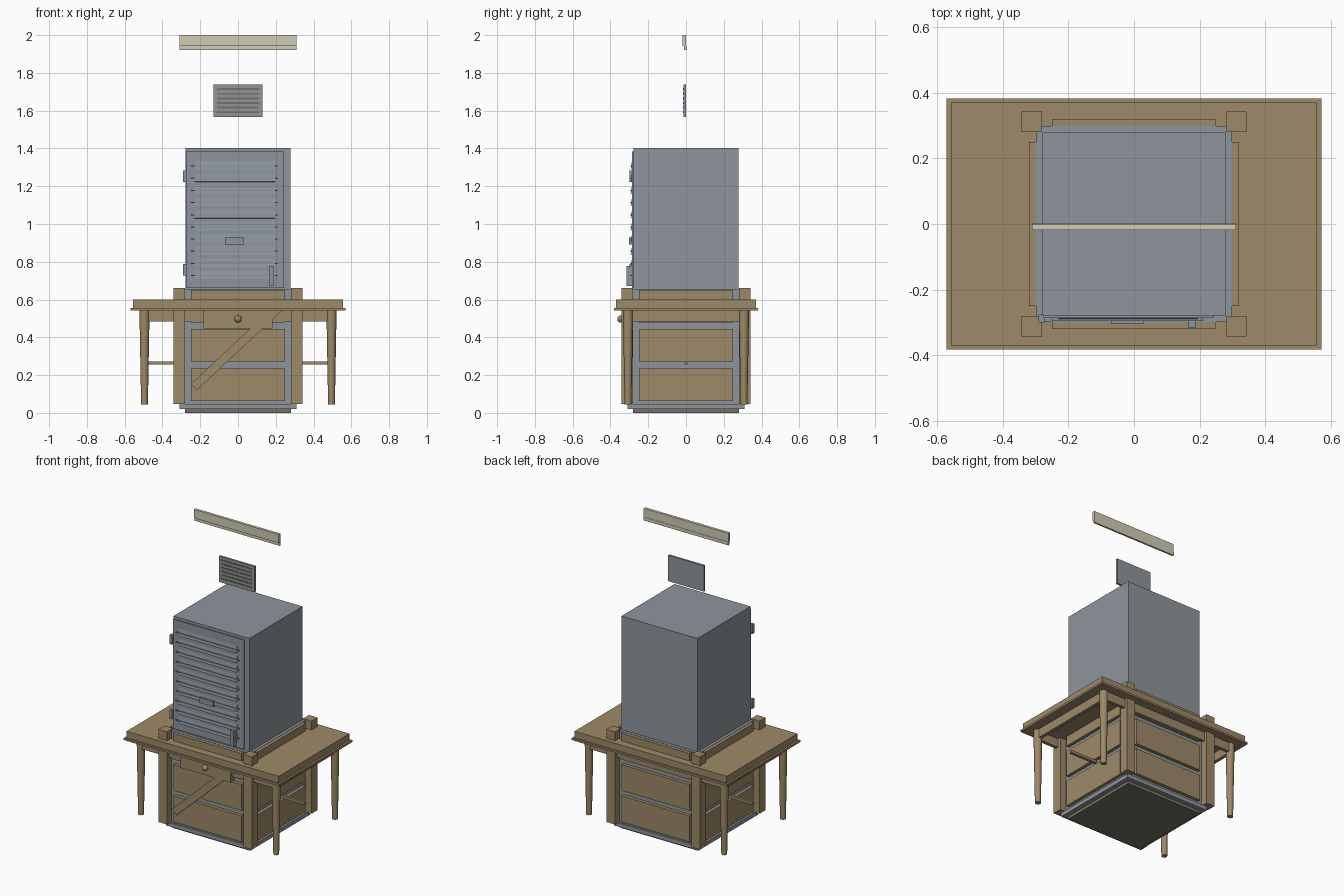
import bpy
import math

cube = bpy.data.objects.get("Cube")
if cube:
    bpy.data.objects.remove(cube, do_unlink=True)


def material(name, rgb):
    m = bpy.data.materials.new(name)
    m.use_nodes = True
    colour = [(c / 255) ** 2.2 for c in rgb] + [1]
    m.diffuse_color = colour
    m.node_tree.nodes["Principled BSDF"].inputs["Base Color"].default_value = colour
    return m


STEEL = material("blue grey metal", (140, 148, 155))
WOOD = material("brown wood", (156, 136, 104))
CREAM = material("cream paint", (207, 203, 179))
DARK = material("dark olive", (118, 112, 95))


def finish(name, mat):
    ob = bpy.context.object
    ob.name = name
    ob.data.materials.append(mat)
    return ob


def box(name, mat, x, y, z, tilt=(0, 0, 0)):
    """Box between the (low, high) pairs x, y and z, turned about its centre."""
    spans = (x, y, z)
    bpy.ops.mesh.primitive_cube_add(size=1, location=[(a + b) / 2 for a, b in spans])
    ob = finish(name, mat)
    for v in ob.data.vertices:
        for i, (a, b) in enumerate(spans):
            v.co[i] *= b - a
    ob.rotation_euler = tilt
    return ob


def centred(name, mat, hx, hy, z):
    return box(name, mat, (-hx, hx), (-hy, hy), z)


def around(c, half):
    return (c - half, c + half)


# Crate: plinth, frame, corner posts and three panels on each side
centred("bottom_skid", DARK, 0.28, 0.28, (0, 0.02))
centred("plinth", STEEL, 0.31, 0.31, (0.02, 0.046))
centred("crate_frame", STEEL, 0.298, 0.298, (0.046, 0.652))
for sx in (-1, 1):
    for sy in (-1, 1):
        box("crate_post", WOOD, around(sx * 0.311, 0.031), around(sy * 0.311, 0.031), (0.046, 0.66))
for row in range(3):
    z = around(0.15 + row * 0.207, 0.086)
    for s in (-1, 1):
        box("crate_panel_x", WOOD, around(s * 0.308, 0.012), (-0.25, 0.25), z)
        box("crate_panel_y", WOOD, (-0.25, 0.25), around(s * 0.308, 0.012), z)
box("diagonal_brace", WOOD, (-0.32, 0.32), (-0.334, -0.318), (0.332, 0.378),
    (0, -math.radians(43), 0))

# Table: stepped top, aprons, tapered legs, stretcher
centred("table_top", WOOD, 0.557, 0.37, (0.555, 0.6))
centred("table_edge", WOOD, 0.57, 0.382, (0.543, 0.556))
for s in (-1, 1):
    box("long_apron", WOOD, (-0.49, 0.49), around(s * 0.312, 0.011), (0.485, 0.545))
    box("side_apron", WOOD, around(s * 0.495, 0.011), (-0.31, 0.31), (0.485, 0.545))
    for sy in (-1, 1):
        bpy.ops.mesh.primitive_cone_add(vertices=16, radius1=0.018, radius2=0.027, depth=0.5,
                                        location=(s * 0.495, sy * 0.307, 0.295))
        finish("table_leg", WOOD)
        bpy.ops.object.shade_smooth_by_angle()
box("stretcher", WOOD, (-0.495, 0.495), (-0.009, 0.009), (0.255, 0.272))

# Drawer
box("drawer", WOOD, (-0.183, 0.183), (-0.338, -0.3), (0.446, 0.545))
bpy.ops.mesh.primitive_uv_sphere_add(segments=16, ring_count=10, radius=0.019,
                                     location=(0, -0.345, 0.497))
finish("drawer_knob", WOOD)
bpy.ops.object.shade_smooth_by_angle()

# Cabinet with a louvred door
centred("cabinet", STEEL, 0.278, 0.278, (0.65, 1.402))
box("door", STEEL, (-0.275, 0.243), (-0.286, -0.277), (0.662, 1.385))
for i in range(10):
    z = 1.31 - i * 0.0645
    box("louvre", STEEL, (-0.23, 0.195), (-0.289, -0.285), (z - 0.022, z + 0.03),
        (-math.radians(9), 0, 0))
    box("louvre_lip", STEEL, (-0.25, 0.21), (-0.295, -0.285), (z - 0.006, z))
box("door_plate", STEEL, (-0.07, 0.03), (-0.303, -0.285), (0.892, 0.928))
box("latch", STEEL, (0.165, 0.188), (-0.316, -0.285), (0.672, 0.778))
for z in (1.253, 0.758):
    box("hinge", STEEL, (-0.29, -0.272), (-0.3, -0.276), around(z, 0.031))

# Vent grille
box("vent_plate", STEEL, (-0.13, 0.13), (-0.013, 0), (1.567, 1.738))
for i in range(6):
    box("vent_slot", DARK, (-0.112, 0.112), (-0.016, -0.012), around(1.714 - i * 0.0245, 0.005))

# Trim strip
box("trim_board", CREAM, (-0.31, 0.31), (-0.018, 0), (1.943, 2))
box("trim_lip", CREAM, (-0.31, 0.31), (-0.01, 0.002), (1.922, 1.944))
